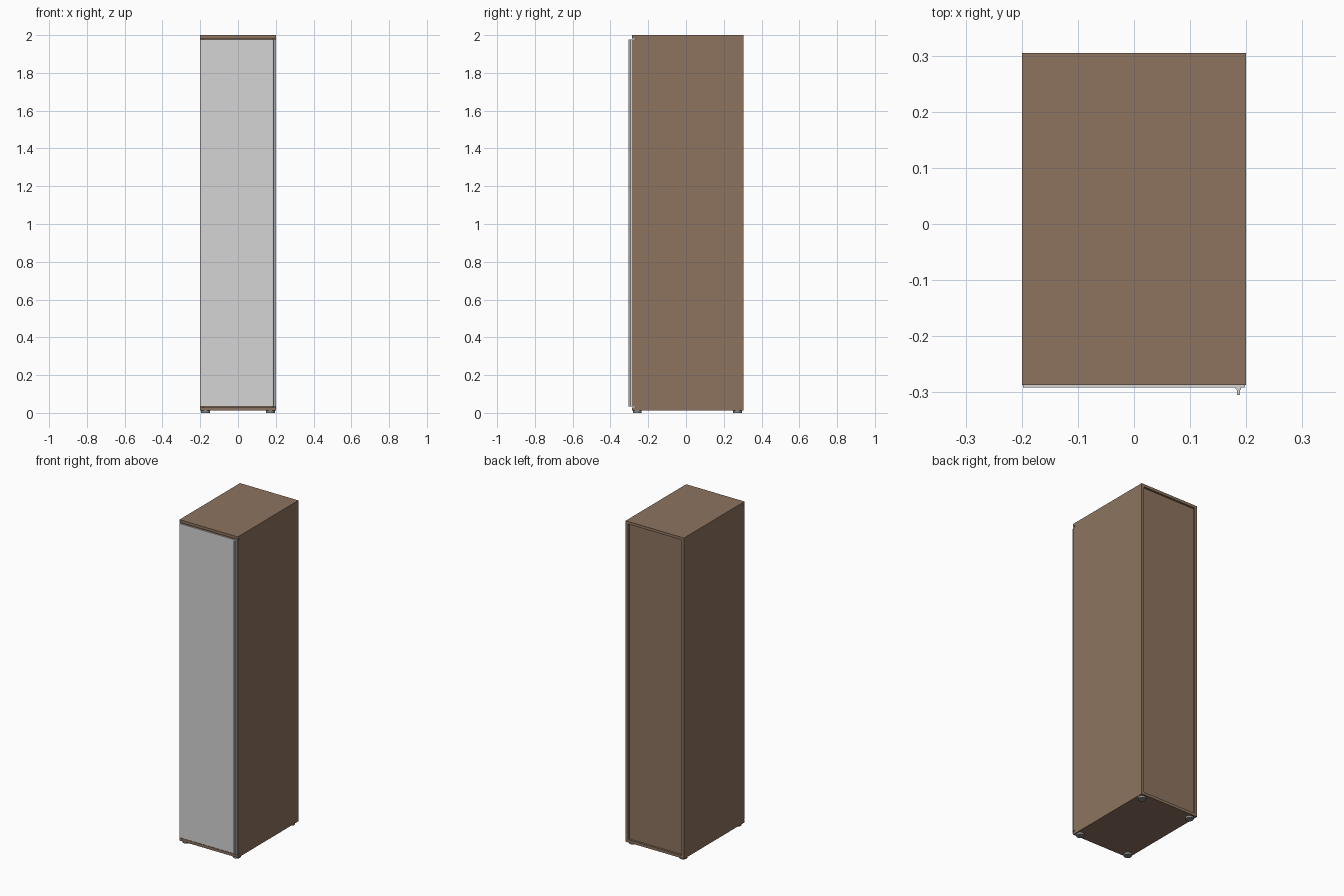
import bpy, bmesh

if "Cube" in bpy.data.objects:
    bpy.data.objects.remove(bpy.data.objects["Cube"])


def material(name, r, g, b):
    m = bpy.data.materials.new(name)
    m.use_nodes = True
    m.diffuse_color = (r, g, b, 1)
    m.node_tree.nodes["Principled BSDF"].inputs["Base Color"].default_value = (r, g, b, 1)
    return m


wood = material("brown_wood", 0.27, 0.175, 0.115)
grey = material("light_grey", 0.66, 0.66, 0.66)
plastic = material("foot_grey", 0.25, 0.25, 0.25)


def finish(name, bm, mat):
    bmesh.ops.recalc_face_normals(bm, faces=bm.faces)
    mesh = bpy.data.meshes.new(name)
    bm.to_mesh(mesh)
    bm.free()
    mesh.materials.append(mat)
    ob = bpy.data.objects.new(name, mesh)
    bpy.context.collection.objects.link(ob)
    return ob


def box(name, x, y, z, mat):
    """Box from (low, high) pairs on each axis."""
    bm = bmesh.new()
    bmesh.ops.create_cube(bm, size=1)
    for v in bm.verts:
        v.co = [lo if c < 0 else hi for c, (lo, hi) in zip(v.co, (x, y, z))]
    return finish(name, bm, mat)


W, FRONT, BACK, BASE, TOP, T = 0.2, -0.287, 0.305, 0.012, 2.0, 0.017
DOOR_BACK = -0.271
DOOR_Z = (0.033, 1.978)

# Carcass: full-width top and bottom, sides between them, recessed back
box("top_panel", (-W, W), (FRONT, BACK), (TOP - T, TOP), wood)
box("bottom_panel", (-W, W), (FRONT, BACK), (BASE, BASE + T), wood)
for side, s in (("left", 1), ("right", -1)):
    x = sorted((s * W, s * (W - T)))
    box(side + "_side_panel", x, (DOOR_BACK, BACK), (BASE + T, TOP - T), wood)
box("back_panel", (T - W, W - T), (BACK - 0.018, BACK - 0.012), (BASE + T, TOP - T), wood)

# Door: wooden core with a grey front sheet
box("door_core", (-W, W), (DOOR_BACK, FRONT), DOOR_Z, wood)
box("door_front", (0.002 - W, W - 0.002), (-0.291, FRONT), DOOR_Z, grey)

# Full-height handle with a slightly tapered profile
profile = [(0.181, -0.291), (0.181, -0.294), (0.184, -0.296), (0.184, -0.305),
           (0.189, -0.305), (0.189, -0.296), (0.191, -0.294), (0.191, -0.291)]
bm = bmesh.new()
face = bm.faces.new([bm.verts.new((x, y, DOOR_Z[0])) for x, y in profile])
grown = bmesh.ops.extrude_face_region(bm, geom=[face])["geom"]
bmesh.ops.translate(bm, vec=(0, 0, DOOR_Z[1] - DOOR_Z[0]),
                    verts=[g for g in grown if isinstance(g, bmesh.types.BMVert)])
finish("door_handle", bm, grey)

# Low round feet
for side, x in (("left", 0.172), ("right", -0.172)):
    for end, y in (("front", -0.258), ("back", 0.273)):
        bm = bmesh.new()
        bmesh.ops.create_cone(bm, cap_ends=True, segments=24, radius1=0.023,
                              radius2=0.023, depth=BASE)
        foot = finish(f"{end}_{side}_foot", bm, plastic)
        foot.location = (x, y, BASE / 2)
